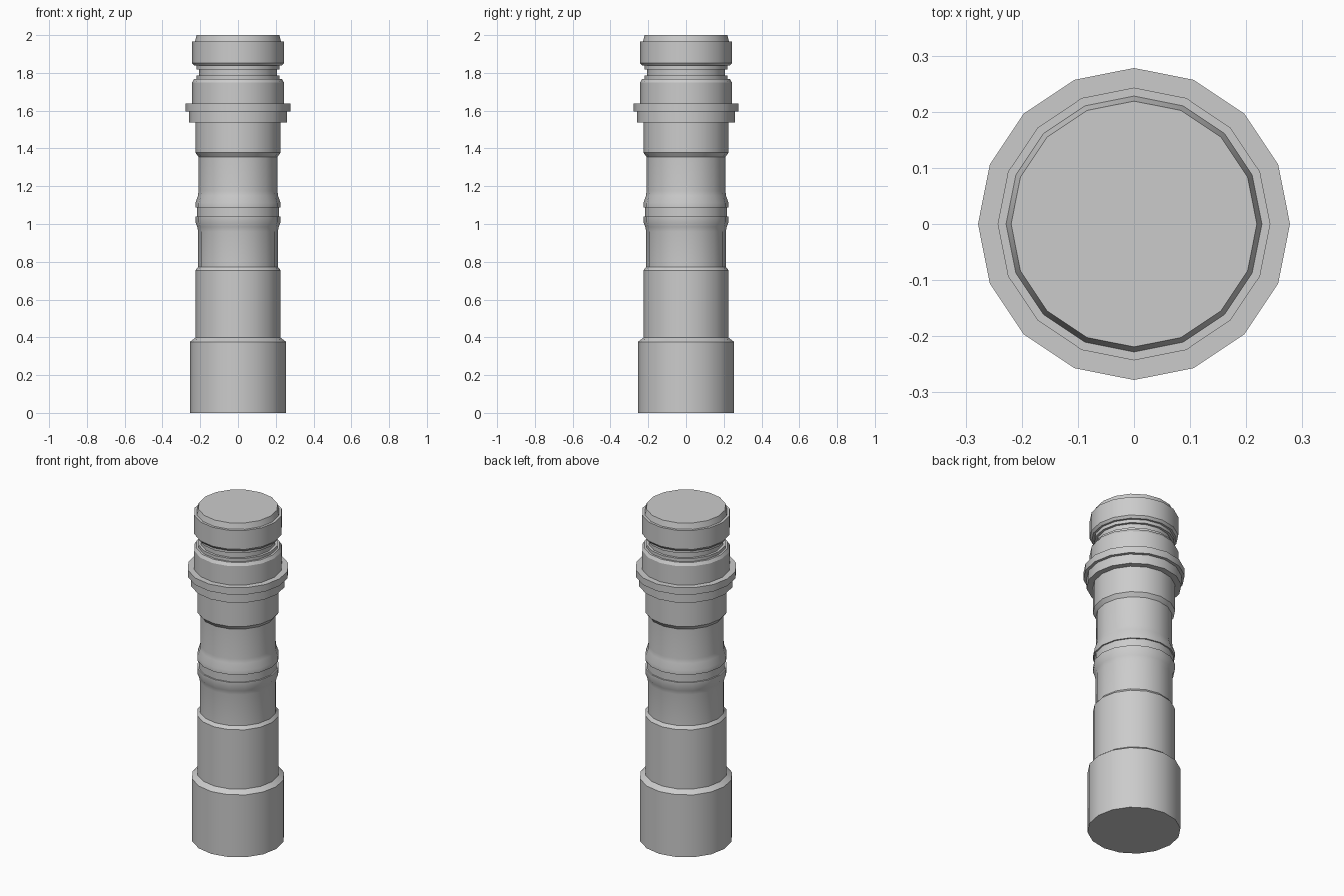
import bpy, bmesh, math

if "Cube" in bpy.data.objects:
    bpy.data.objects.remove(bpy.data.objects["Cube"])

SIDES = 16


def lathe(name, profile):
    """Revolve (radius, height) points around z and cap both ends."""
    bm = bmesh.new()
    rings = []
    for r, z in profile:
        rings.append([bm.verts.new((r * math.cos(2 * math.pi * i / SIDES),
                                    r * math.sin(2 * math.pi * i / SIDES), z))
                      for i in range(SIDES)])
    for low, high in zip(rings, rings[1:]):
        for i in range(SIDES):
            j = (i + 1) % SIDES
            bm.faces.new((low[i], low[j], high[j], high[i]))
    bm.faces.new(rings[0][::-1])
    bm.faces.new(rings[-1])
    mesh = bpy.data.meshes.new(name)
    bm.to_mesh(mesh)
    bm.free()
    obj = bpy.data.objects.new(name, mesh)
    bpy.context.collection.objects.link(obj)
    bpy.ops.object.select_all(action='DESELECT')
    obj.select_set(True)
    bpy.context.view_layer.objects.active = obj
    bpy.ops.object.shade_smooth_by_angle(angle=math.radians(30))
    return obj


# Wide base sleeve and the straight tube above it
base = [(0.255, 0), (0.255, 0.376), (0.226, 0.398), (0.226, 0.755)]

# Waisted grip with a narrow ring groove in the middle
grip = [(0.211, 0.773), (0.211, 0.96), (0.216, 0.985), (0.225, 1.008), (0.225, 1.04),
        (0.217, 1.04), (0.217, 1.087), (0.225, 1.087), (0.225, 1.112),
        (0.212, 1.15), (0.209, 1.175), (0.209, 1.355)]

# Upper tube and stepped flange
flange = [(0.226, 1.378), (0.226, 1.538), (0.26, 1.538), (0.26, 1.595),
          (0.278, 1.595), (0.278, 1.637), (0.243, 1.637), (0.243, 1.75)]

# Stepped neck groove and end cap
cap = [(0.232, 1.768), (0.22, 1.768), (0.22, 1.786), (0.206, 1.786), (0.206, 1.818),
       (0.22, 1.818), (0.22, 1.838), (0.232, 1.838), (0.243, 1.852), (0.243, 1.966),
       (0.228, 1.966), (0.219, 2.0)]

lathe("cylinder_handle", base + grip + flange + cap)
